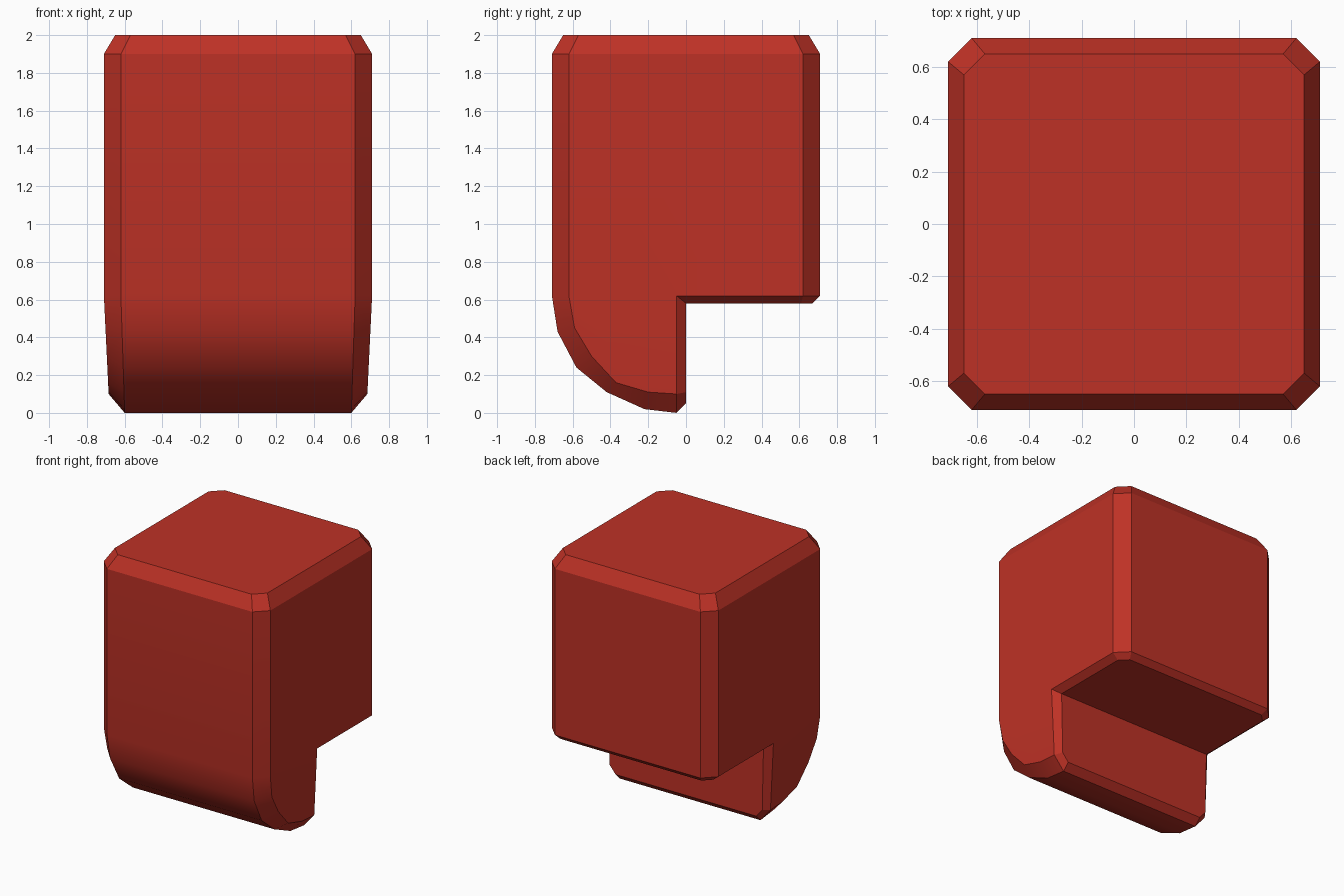
import bpy, bmesh, math

if "Cube" in bpy.data.objects:
    bpy.data.objects.remove(bpy.data.objects["Cube"])

red = bpy.data.materials.new("red")
red.diffuse_color = (0.515, 0.031, 0.019, 1)
red.use_nodes = True
red.node_tree.nodes["Principled BSDF"].inputs["Base Color"].default_value = red.diffuse_color


def taper(z, x0, x1):
    """Half width: x0 down to z 0.62, narrowing to x1 at the ground."""
    return x0 + (x1 - x0) * max(0, 0.62 - z) / 0.62


def rim(y, z):
    return (taper(z, 0.62, 0.60), y, z)


# Side outline (y, z), each with the matching points (x, y, z) beyond its bevel;
# a corner has three such points, a plain outline point has one
outline = [
    ((-0.62, 1.90), [(0.62, -0.71, 1.9), (0.57, -0.65, 2), (0.65, -0.57, 2)]),
    ((0.62, 1.90), [(0.65, 0.57, 2), (0.57, 0.65, 2), (0.62, 0.71, 1.9)]),
    ((0.62, 0.62), [(0.62, 0.71, 0.62), (0.60, 0.67, 0.58), (0.66, 0.61, 0.58)]),
    ((-0.05, 0.62), [(0.66, 0, 0.58)]),
    ((-0.05, 0.10), [(0.65, 0, 0.11), (0.60, 0, 0.05), (0.60, -0.05, 0)]),
    ((-0.20, 0.11), [rim(-0.22, 0.02)]),
    ((-0.37, 0.16), [rim(-0.42, 0.11)]),
    ((-0.50, 0.30), [rim(-0.58, 0.24)]),
    ((-0.59, 0.45), [rim(-0.68, 0.43)]),
    ((-0.62, 0.62), [rim(-0.71, 0.62)]),
]

bm = bmesh.new()
rims = []
for s in (1, -1):
    q = [bm.verts.new((s * taper(z, 0.71, 0.68), y, z)) for (y, z), _ in outline]
    r = [[bm.verts.new((s * x, y, z)) for x, y, z in pts] for _, pts in outline]
    # Side walls: upper block and lower curved part
    bm.faces.new([q[i] for i in (0, 1, 2, 3, 9)])
    bm.faces.new(q[3:])
    # Bevel strips and corner facets
    for i in range(len(q)):
        j = (i + 1) % len(q)
        bm.faces.new((q[i], q[j], r[j][0], r[i][-1]))
        if len(r[i]) == 3:
            bm.faces.new([q[i]] + r[i])
    rims.append([v for group in r for v in group])

# Front, top, back, underside and leg faces across the width
a, b = rims
for i in range(len(a)):
    j = (i + 1) % len(a)
    bm.faces.new((a[i], a[j], b[j], b[i]))

# Merge flat pieces, fix normals
bmesh.ops.dissolve_limit(bm, angle_limit=math.radians(0.5),
                         verts=bm.verts[:], edges=bm.edges[:])
bmesh.ops.recalc_face_normals(bm, faces=bm.faces[:])
mesh = bpy.data.meshes.new("bevelled_block")
bm.to_mesh(mesh)
bm.free()
mesh.materials.append(red)
obj = bpy.data.objects.new("bevelled_block", mesh)
bpy.context.collection.objects.link(obj)
bpy.context.view_layer.objects.active = obj
obj.select_set(True)
bpy.ops.object.shade_smooth_by_angle(angle=math.radians(28))
